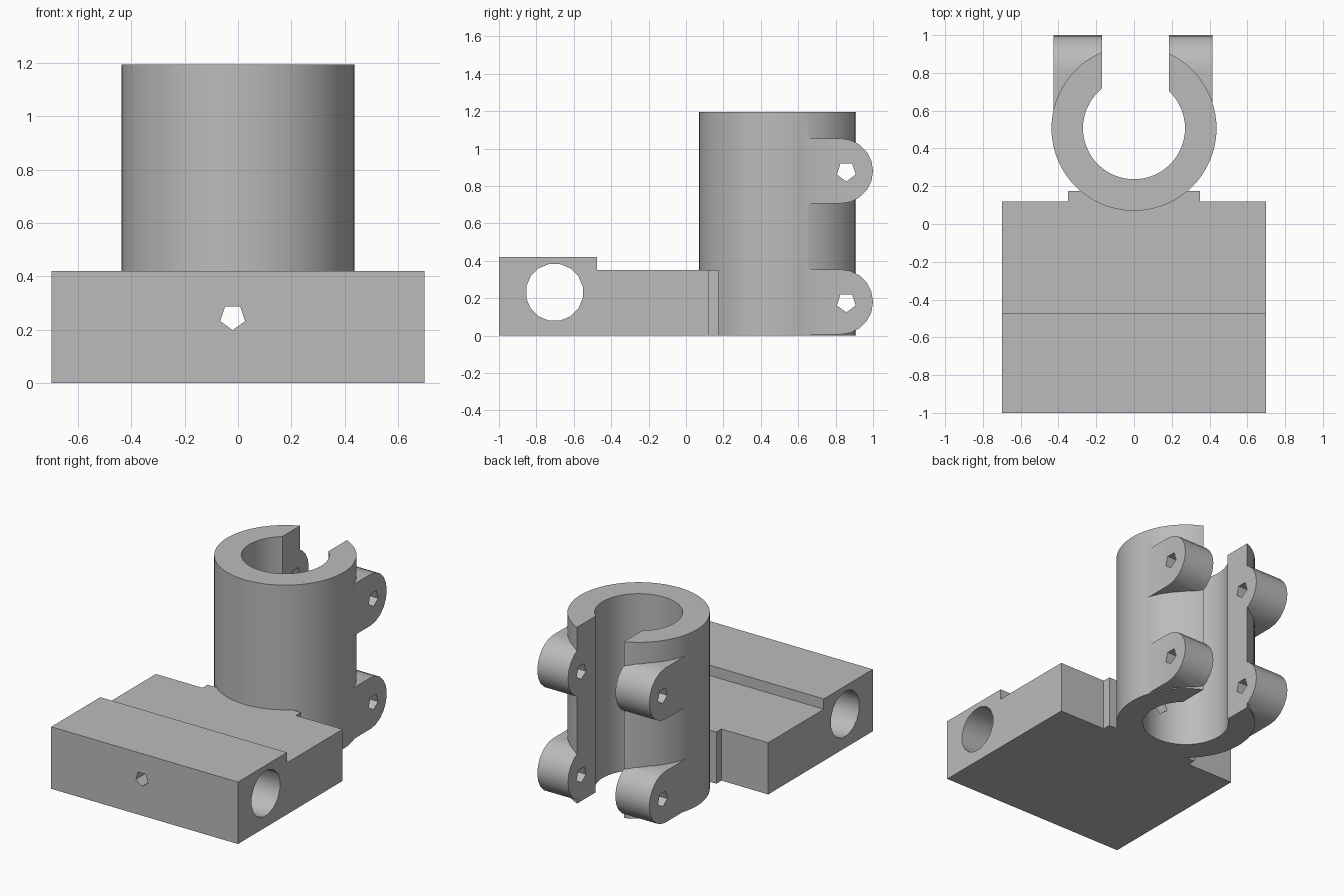
import bpy, bmesh, math

cube = bpy.data.objects.get("Cube")
if cube:
    bpy.data.objects.remove(cube, do_unlink=True)

grey = bpy.data.materials.new("plain grey")
grey.use_nodes = True
colour = (0.5, 0.5, 0.5, 1)
grey.diffuse_color = colour
grey.node_tree.nodes["Principled BSDF"].inputs["Base Color"].default_value = colour


def prism(name, outline, axis, lo, hi):
    """Extrude a 2D outline along one axis, from lo to hi."""
    place = {"x": lambda a, b, t: (t, a, b),
             "y": lambda a, b, t: (a, t, b),
             "z": lambda a, b, t: (a, b, t)}[axis]
    bm = bmesh.new()
    low = [bm.verts.new(place(a, b, lo)) for a, b in outline]
    high = [bm.verts.new(place(a, b, hi)) for a, b in outline]
    bm.faces.new(low)
    bm.faces.new(high)
    for i in range(len(low)):
        j = (i + 1) % len(low)
        bm.faces.new((low[i], low[j], high[j], high[i]))
    bmesh.ops.recalc_face_normals(bm, faces=bm.faces)
    mesh = bpy.data.meshes.new(name)
    bm.to_mesh(mesh)
    bm.free()
    mesh.materials.append(grey)
    obj = bpy.data.objects.new(name, mesh)
    bpy.context.collection.objects.link(obj)
    return obj


def ring(a, b, radius, sides, start=0.0):
    turn = [start + math.tau * i / sides for i in range(sides)]
    return [(a + radius * math.cos(t), b + radius * math.sin(t)) for t in turn]


def box(a0, a1, b0, b1):
    return [(a0, b0), (a1, b0), (a1, b1), (a0, b1)]


def combine(obj, others, operation="DIFFERENCE"):
    bpy.context.view_layer.objects.active = obj
    for other in others:
        mod = obj.modifiers.new("cut", "BOOLEAN")
        mod.operation, mod.solver, mod.object = operation, "EXACT", other
        bpy.ops.object.modifier_apply(modifier=mod.name)


TUBE_Y = 0.507
LUG_Y = 0.826
LUG_R = 0.174
LUG_HEIGHTS = (0.18, 0.88)
DOWN = -math.pi / 2

# Stepped base block with a raised front strip and a tab reaching the tube
step = [(-1, 0), (0.12, 0), (0.12, 0.35), (-0.475, 0.35), (-0.475, 0.42), (-1, 0.42)]
base = prism("base_block", step, "x", -0.7, 0.7)
tab = prism("tab", box(-0.35, 0.35, 0.0, 0.175), "z", 0, 0.35)
combine(base, [tab], "UNION")

# Clamp tube and its four rounded lugs
tube = prism("clamp_tube", ring(0, TUBE_Y, 0.437, 72), "z", 0, 1.195)
lugs = []
for level, z in zip(("lower", "upper"), LUG_HEIGHTS):
    arc = [(LUG_Y + LUG_R * math.cos(t), z + LUG_R * math.sin(t))
           for t in (DOWN + math.pi * i / 10 for i in range(11))]
    outline = [(0.6, z - LUG_R)] + arc + [(0.6, z + LUG_R)]
    for side, lo, hi in (("right", -0.425, -0.15), ("left", 0.15, 0.415)):
        lugs.append(prism(f"{level}_{side}_lug", outline, "x", lo, hi))
combine(tube, lugs, "UNION")

# Cutters: bore, rear slot, cross hole, front screw hole, lug bolt holes
bore = prism("bore_cutter", ring(0, TUBE_Y, 0.27, 64), "z", -0.1, 1.3)
slot = prism("slot_cutter", box(-0.17, 0.185, TUBE_Y, 1.1), "z", -0.1, 1.3)
cross = prism("cross_hole_cutter", ring(-0.703, 0.231, 0.154, 16, math.pi / 16), "x", -0.8, 0.8)
screw = prism("screw_hole_cutter", ring(-0.02, 0.247, 0.049, 5, DOWN), "y", -1.1, 0.45)
bolts = [prism("bolt_hole_cutter", ring(0.857, z - 0.003, 0.053, 5, DOWN), "x", -0.6, 0.6)
         for z in LUG_HEIGHTS]

combine(base, [cross, screw])
combine(tube, [bore, slot, screw] + bolts)

for helper in [tab, bore, slot, cross, screw] + lugs + bolts:
    bpy.data.objects.remove(helper, do_unlink=True)

# Smooth the round walls, keep the edges sharp
for obj in (base, tube):
    bpy.ops.object.select_all(action="DESELECT")
    obj.select_set(True)
    bpy.context.view_layer.objects.active = obj
    bpy.ops.object.shade_smooth_by_angle(angle=math.radians(30))
